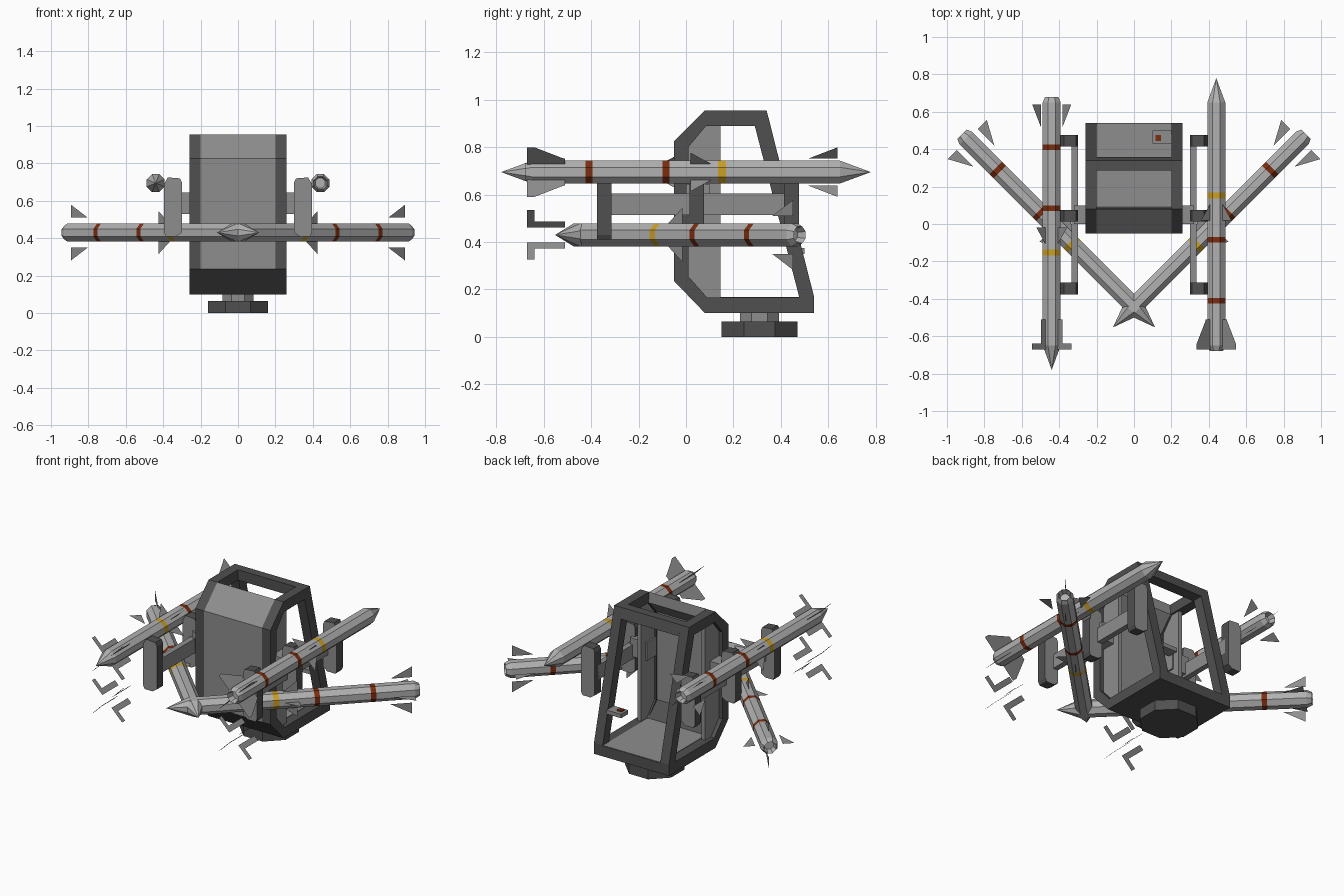
import bpy
from math import pi, cos, sin
from mathutils import Matrix, Vector

if "Cube" in bpy.data.objects:
    bpy.data.objects.remove(bpy.data.objects["Cube"])


def material(name, rgb):
    m = bpy.data.materials.new(name)
    m.use_nodes = True
    m.diffuse_color = (*rgb, 1)
    m.node_tree.nodes["Principled BSDF"].inputs["Base Color"].default_value = (*rgb, 1)
    return m


DARK = material("dark grey", (0.08, 0.08, 0.08))
GREY = material("mid grey", (0.27, 0.27, 0.27))
LIGHT = material("light grey", (0.44, 0.44, 0.44))
RED = material("rust red", (0.2, 0.027, 0.005))
GOLD = material("gold", (0.6, 0.35, 0.02))


def build(name, verts, faces, mats, matrix=None):
    me = bpy.data.meshes.new(name)
    me.from_pydata([Vector(v) for v in verts], [], faces)
    for m in mats:
        me.materials.append(m)
    me.update()
    ob = bpy.data.objects.new(name, me)
    bpy.context.collection.objects.link(ob)
    if matrix:
        ob.matrix_world = matrix
    return ob


def prism(name, pts, lo, hi, mat, axis="x"):
    """Extrude a profile along x (points are y, z) or along y (points are x, z)."""
    place = (lambda p, t: (t, *p)) if axis == "x" else (lambda p, t: (p[0], t, p[1]))
    n = len(pts)
    area = sum(a[0] * b[1] - b[0] * a[1] for a, b in zip(pts, pts[1:] + pts[:1]))
    if (area > 0) != (axis == "x"):
        pts = pts[::-1]
    verts = [place(p, t) for t in (lo, hi) for p in pts]
    faces = [list(range(n))[::-1], [n + i for i in range(n)]]
    faces += [(i, (i + 1) % n, n + (i + 1) % n, n + i) for i in range(n)]
    return build(name, verts, faces, [mat])


def box(name, x, y, z, mat):
    return prism(name, [(y[0], z[0]), (y[1], z[0]), (y[1], z[1]), (y[0], z[1])], *x, mat)


def sided(lo, hi, s):
    return (lo, hi) if s > 0 else (-hi, -lo)


# Pedestal: two stacked octagons
def octagon(name, apothem, z0, z1):
    bpy.ops.mesh.primitive_cylinder_add(vertices=8, radius=apothem / cos(pi / 8), depth=z1 - z0,
                                        location=(0, 0.31, (z0 + z1) / 2), rotation=(0, 0, pi / 8))
    bpy.context.object.name = name
    bpy.context.object.data.materials.append(DARK if z0 == 0 else GREY)


octagon("pedestal_foot", 0.16, 0, 0.065)
octagon("pedestal_neck", 0.083, 0.065, 0.1)

# Cabin side frames: rings between an outer and an inner outline
outer = [(-.05, .235), (.08, .1), (.54, .1), (.54, .17), (.34, .955), (.08, .955), (-.05, .825)]
inner = [(.01, .255), (.09, .165), (.478, .165), (.477, .17), (.29, .89), (.085, .89), (.01, .8)]
for s, side in ((1, "left"), (-1, "right")):
    lo, hi = sided(0.2, 0.26, s)
    n = len(outer)
    verts = [(x, *p) for x in (lo, hi) for p in outer + inner]
    faces = []
    for i in range(n):
        j = (i + 1) % n
        a, b, c, d = i, j, n + j, n + i
        k = 2 * n
        faces += [(d, c, b, a), (a + k, b + k, c + k, d + k),
                  (a, b, b + k, a + k), (c, d, d + k, c + k)]
    build(side + "_cabin_frame", verts, faces, [DARK])
    prism(side + "_side_panel", [(0, .25), (.09, .16), (.145, .16), (.145, .893), (.085, .893), (0, .8)],
          *sided(0.21, 0.235, s), GREY)

# Cabin shell
prism("front_panel", [(-.05, .235), (.0, .25), (.0, .8), (.085, .89), (.08, .955), (-.05, .825)],
      -0.2, 0.2, GREY)
prism("cabin_bottom", [(-.05, .235), (.08, .1), (.54, .1), (.54, .165), (.09, .165), (0, .25)],
      -0.2, 0.2, DARK)
box("cabin_floor", (-0.2, 0.2), (0.09, 0.537), (0.163, 0.168), GREY)
prism("top_rear_beam", [(.285, .89), (.357, .89), (.34, .955), (.285, .955)], -0.2, 0.2, DARK)

# Small control box with its button
box("control_box", (0.1, 0.2), (0.43, 0.5), (0.35, 0.375), GREY)
box("control_button", (0.115, 0.145), (0.445, 0.475), (0.375, 0.383), RED)

# Side mounts: arm, long rail and three clamps each side
clamp = [(.30, .43), (.33, .41), (.385, .41), (.395, .43), (.395, .69), (.375, .725), (.31, .72), (.30, .70)]
for s, side in ((1, "left"), (-1, "right")):
    box(side + "_arm", sided(0.2, 0.32, s), (0.0, 0.1), (0.53, 0.645), GREY)
    box(side + "_rail", sided(0.3, 0.335, s), (-0.345, 0.445), (0.515, 0.605), GREY)
    for place, y in (("front", -0.345), ("middle", 0.045), ("rear", 0.445)):
        ob = prism(f"{side}_{place}_clamp", [(s * x, z) for x, z in clamp], y - 0.031, y + 0.031, DARK, "y")
        ob.data.materials.append(GREY)
        for f in ob.data.polygons:
            f.material_index = int(abs(f.normal.y) > 0.5)

# Rocket body profile: radius, distance from tail, colour of the section that follows
R = 0.048 / cos(pi / 8)
body = [(.028, .04, 0), (.038, 0, 0), (R, .03, 0), (R, .255, 1), (R, .285, 0), (R, .58, 1),
        (R, .61, 0), (R, .815, 2), (R, .848, 0), (R, 1.33, 0)]


def rocket(name, matrix):
    verts = [(r * cos((k + .5) * pi / 4), a, r * sin((k + .5) * pi / 4)) for r, a, _ in body for k in range(8)]
    faces, colour = [list(range(8))], [0]
    for i in range(len(body) - 1):
        for k in range(8):
            m = (k + 1) % 8
            faces.append((i * 8 + k, i * 8 + 8 + k, i * 8 + 8 + m, i * 8 + m))
            colour.append(body[i][2])
    last = len(verts) - 8
    verts.append((0, 1.46, 0))
    for k in range(8):
        faces.append((last + k, len(verts) - 1, last + (k + 1) % 8))
        colour.append(0)
    ob = build(name, verts, faces, [LIGHT, RED, GOLD], matrix)
    for f, c in zip(ob.data.polygons, colour):
        f.material_index = c


def fins(name, pts, matrix, roll):
    """Four thin blades around the rocket axis; points are radius, distance."""
    verts, faces = [], []
    for k in range(4):
        t = roll + k * pi / 2
        faces.append(range(len(verts), len(verts) + len(pts)))
        verts += [(r * cos(t), a, r * sin(t)) for r, a in pts]
    build(name, verts, [list(f) for f in faces], [GREY], matrix)


rear_fin = [(.08, .04), (.148, .04), (.08, .165)]
mid_fin = [(.045, .7), (.115, .7), (.045, .79)]
fin_root = [(.045, .01), (.148, .01), (.148, .04), (.08, .04), (.08, .17), (.045, .17)]

# Four rockets: two level with the rails, two crossing below
rockets = [("upper_left", (.44, -.68, .695), 0, pi / 4), ("upper_right", (-.44, .68, .695), pi, pi / 4),
           ("lower_left", (.92, .48, .43), .75 * pi, 0), ("lower_right", (-.92, .48, .43), -.75 * pi, 0)]
for name, loc, turn, roll in rockets:
    mx = Matrix.Translation(loc) @ Matrix.Rotation(turn, 4, "Z")
    rocket(name + "_rocket", mx)
    fins(name + "_rear_fins", rear_fin, mx, roll)
    fins(name + "_middle_fins", mid_fin, mx, roll)

# Angled fin brackets at the front, both sides and both levels
for side, x in (("left", .44), ("right", -.44)):
    for level, z in (("upper", .695), ("lower", .43)):
        fins(f"{level}_{side}_fin_brackets", fin_root, Matrix.Translation((x, -.68, z)), pi / 4)
